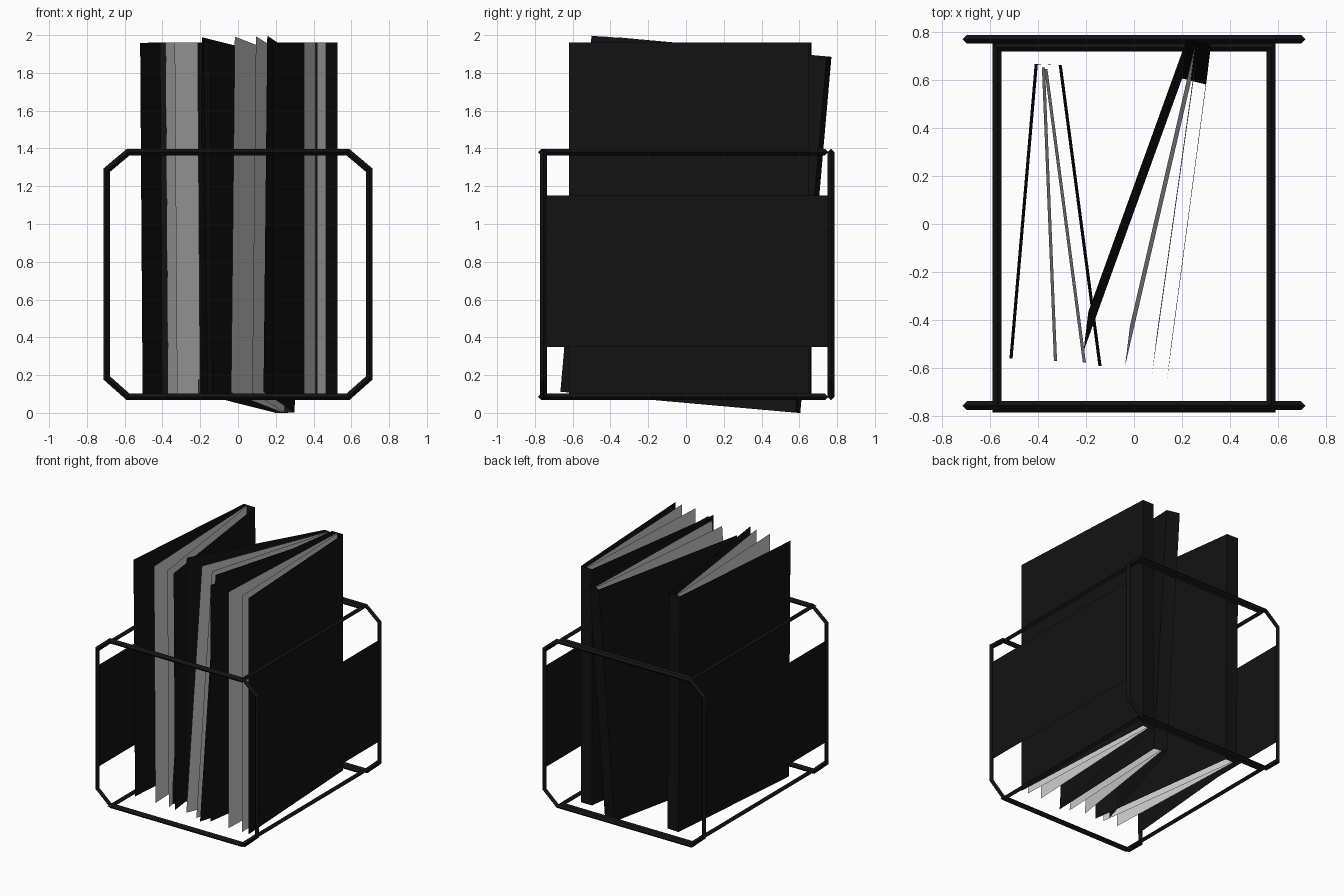
import bpy
import bmesh
from mathutils import Vector

cube = bpy.data.objects.get("Cube")
if cube:
    bpy.data.objects.remove(cube, do_unlink=True)


def material(name, value):
    mat = bpy.data.materials.new(name)
    mat.use_nodes = True
    color = (value, value, value, 1)
    mat.diffuse_color = color
    mat.node_tree.nodes["Principled BSDF"].inputs["Base Color"].default_value = color
    return mat


BLACK = material("black", 0.006)
PAPER = material("paper", 0.65)


def make_object(name, bm, mat):
    mesh = bpy.data.meshes.new(name)
    bm.to_mesh(mesh)
    bm.free()
    mesh.materials.append(mat)
    obj = bpy.data.objects.new(name, mesh)
    bpy.context.collection.objects.link(obj)
    return obj


def sheet(name, start, end, rise, mat):
    """Thin flat sheet between two foot points, raised along a vector."""
    bm = bmesh.new()
    corners = (start, end, end + rise, start + rise)
    bm.faces.new([bm.verts.new(p) for p in corners])
    return make_object(name, bm, mat)


def bar_loop(name, points, axis, radius=0.018):
    """Closed planar loop of bar with a diamond section and mitred corners."""
    bm = bmesh.new()
    rings = []
    for i, p in enumerate(points):
        before = (p - points[i - 1]).normalized().cross(axis)
        after = (points[(i + 1) % len(points)] - p).normalized().cross(axis)
        miter = (before + after) / (1 + before.dot(after))
        rings.append([bm.verts.new(p + o * radius)
                      for o in (miter, axis, -miter, -axis)])
    for i, ring in enumerate(rings):
        last = rings[i - 1]
        for k in range(4):
            n = (k + 1) % 4
            bm.faces.new((last[k], last[n], ring[n], ring[k]))
    bmesh.ops.recalc_face_normals(bm, faces=bm.faces)
    return make_object(name, bm, BLACK)


# Upright chamfered frames
octagon = [(-0.582, 0.085), (0.582, 0.085), (0.695, 0.185), (0.695, 1.285),
           (0.582, 1.38), (-0.582, 1.38), (-0.695, 1.285), (-0.695, 0.185)]
for name, y in (("front_frame", -0.755), ("back_frame", 0.768)):
    bar_loop(name, [Vector((x, y, z)) for x, z in octagon], Vector((0, 1, 0)))

# Horizontal frames joining them
rectangle = [(-0.57, -0.765), (0.57, -0.765), (0.57, 0.735), (-0.57, 0.735)]
for name, z in (("bottom_frame", 0.085), ("top_frame", 1.38)):
    bar_loop(name, [Vector((x, y, z)) for x, y in rectangle], Vector((0, 0, 1)))

# Side panels
for name, x in (("left_panel", 0.698), ("right_panel", -0.698)):
    sheet(name, Vector((x, -0.75, 0.35)), Vector((x, 0.765, 0.35)),
          Vector((0, 0, 0.8)), BLACK)


def book(name, hinges, fronts, z, rise):
    """Half-open book: two covers, two pages and a spine, square to its rise."""
    rise = Vector(rise)

    def foot(p):
        dx, dy = p[0] - hinges[0][0], p[1] - hinges[0][1]
        return Vector((p[0], p[1], z - (dx * rise.x + dy * rise.y) / rise.z))

    parts = ("right_cover", "right_page", "left_page", "left_cover")
    for part, a, b in zip(parts, hinges, fronts):
        sheet(name + "_" + part, foot(a), foot(b), rise,
              PAPER if "page" in part else BLACK)
    sheet(name + "_spine", foot(hinges[0]), foot(hinges[3]), rise, BLACK)


# Three books: upright, leaning back, upright
book("right_book",
     [(-0.4, 0.665), (-0.37, 0.65), (-0.36, 0.645), (-0.3, 0.66)],
     [(-0.505, -0.56), (-0.32, -0.57), (-0.2, -0.575), (-0.135, -0.59)],
     0.1, (-0.013, 0, 1.86))
book("leaning_book",
     [(0.2, 0.605), (0.235, 0.585), (0.245, 0.58), (0.3, 0.58)],
     [(-0.21, -0.53), (-0.037, -0.59), (0.075, -0.625), (0.135, -0.665)],
     0.0, (0.02, 0.165, 1.885))
book("left_book",
     [(0.365, 0.65), (0.41, 0.64), (0.42, 0.64), (0.46, 0.65)],
     [(0.18, -0.6), (0.35, -0.615), (0.467, -0.62), (0.527, -0.62)],
     0.1, (0, 0, 1.86))
